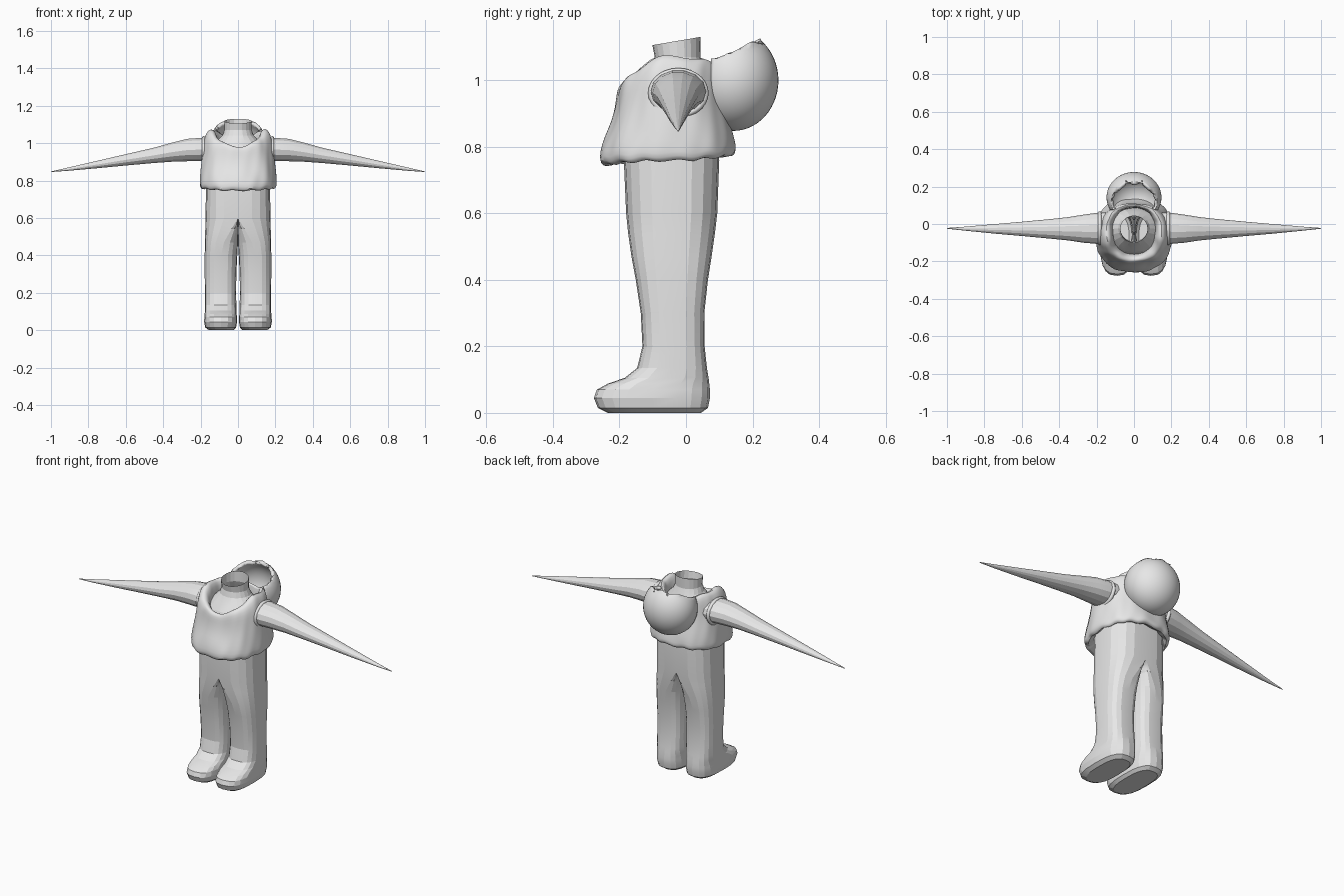
import bpy, bmesh, math
from mathutils import Vector

if "Cube" in bpy.data.objects:
    bpy.data.objects.remove(bpy.data.objects["Cube"])

grey = bpy.data.materials.new("plain grey")
grey.diffuse_color = (0.8, 0.8, 0.8, 1)
grey.use_nodes = True
grey.node_tree.nodes["Principled BSDF"].inputs["Base Color"].default_value = grey.diffuse_color


def power(v, e):
    return math.copysign(abs(v) ** e, v)


def make(name, bm, mirror=False, angle=None):
    bmesh.ops.recalc_face_normals(bm, faces=bm.faces)
    mesh = bpy.data.meshes.new(name)
    bm.to_mesh(mesh)
    bm.free()
    mesh.materials.append(grey)
    ob = bpy.data.objects.new(name, mesh)
    bpy.context.collection.objects.link(ob)
    if mirror:
        m = ob.modifiers.new("mirror", 'MIRROR')
        m.use_clip = True
        m.merge_threshold = 0.0005
    if angle:
        bpy.ops.object.select_all(action='DESELECT')
        ob.select_set(True)
        bpy.context.view_layer.objects.active = ob
        bpy.ops.object.shade_smooth_by_angle(angle=math.radians(angle))
    return ob


def loft(rings, cap_start=False, cap_end=False):
    bm = bmesh.new()
    loops = [[bm.verts.new(p) for p in r] for r in rings]
    n = len(loops[0])
    for a, b in zip(loops, loops[1:]):
        for i in range(n):
            j = (i + 1) % n
            bm.faces.new((a[i], a[j], b[j], b[i]))
    if cap_start:
        bm.faces.new(loops[0][::-1])
    if cap_end:
        bm.faces.new(loops[-1])
    return bm


# Trousers, torso and open neck: one half, z / inner x / centre x / outer x / front y / back y
body = [
    (0.000, .025, .09, .155, -.235, .045), (0.015, .010, .09, .175, -.265, .066),
    (0.045, .005, .09, .181, -.277, .072), (0.070, .006, .09, .180, -.268, .072),
    (0.088, .007, .09, .178, -.235, .070), (0.105, .008, .09, .177, -.185, .068),
    (0.135, .009, .09, .177, -.147, .063), (0.200, .010, .09, .177, -.131, .056),
    (0.300, .009, .09, .178, -.136, .055), (0.400, .004, .09, .178, -.151, .066),
    (0.470, .000, .075, .177, -.164, .077), (0.540, .000, .035, .175, -.174, .087),
    (0.600, .000, .00, .174, -.180, .094), (0.760, .000, .00, .171, -.187, .100),
    (0.900, .000, .00, .165, -.180, .092), (0.970, .000, .00, .150, -.150, .080),
    (1.010, .000, .00, .115, -.120, .068), (1.040, .000, .00, .085, -.102, .055),
    (1.070, .000, .00, .073, -.094, .043), (1.118, .000, .00, .073, -.101, .044),
]
rings = []
N = 20
for z, xi, xc, xo, yf, yb in body:
    e = 0.72 if z < 0.95 else 1.0
    ring = []
    for i in range(N):
        a = 2 * math.pi * i / N
        c, s = power(math.cos(a), e), power(math.sin(a), e)
        x = xc + (xo - xc if c > 0 else xc - xi) * c
        y = (yf + yb) / 2 + (yb - yf) / 2 * s
        tilt = 0.17 * (y + .03) if z > 1.1 else 0
        ring.append((max(0, x), y, z + tilt))
    rings.append(ring)
bm = loft(rings, cap_start=True)
inner = [f for f in bm.faces if all(v.co.x < 1e-4 for v in f.verts)]
bmesh.ops.delete(bm, geom=inner, context='FACES')
bmesh.ops.remove_doubles(bm, verts=bm.verts, dist=1e-5)
make("trousers_and_torso", bm, mirror=True, angle=12)

# Tapered sleeves: x / bottom z / top z / front y / back y
arm = [(.12, .905, 1.035, -.105, .062), (.20, .902, 1.030, -.106, .060),
       (.27, .902, 1.025, -.100, .050), (.35, .900, 1.005, -.088, .037),
       (.45, .893, .977, -.078, .026), (.60, .880, .942, -.064, .012),
       (.75, .866, .907, -.051, -.001), (.90, .853, .872, -.036, -.014),
       (1.0, .846, .849, -.025, -.021)]
rings = [[(x, (f + k) / 2 + (k - f) / 2 * math.cos(a), (b + t) / 2 + (t - b) / 2 * math.sin(a))
          for a in [2 * math.pi * i / 14 for i in range(14)]]
         for x, b, t, f, k in arm]
make("sleeve", loft(rings, cap_end=True), mirror=True, angle=20)

# Loose vest with gathered hem and V collar: half width / front y, back y / front, side, back z
vest = [
    (.165, -.185, .098, .775, .780, .795), (.192, -.238, .135, .737, .750, .768),
    (.206, -.260, .150, .752, .770, .784), (.206, -.258, .150, .785, .795, .800),
    (.202, -.243, .143, .830, .840, .840), (.196, -.224, .125, .872, .900, .900),
    (.188, -.212, .112, .920, .965, .950), (.182, -.208, .110, .955, 1.020, 1.000),
    (.167, -.203, .110, .980, 1.060, 1.030), (.148, -.190, .104, .986, 1.077, 1.045),
    (.126, -.172, .093, .976, 1.068, 1.040), (.113, -.160, .088, .940, 1.020, 1.000),
    (.110, -.150, .085, .890, .960, .940),
]
rings = []
N = 72
for k, (rx, yf, yb, zf, zs, zb) in enumerate(vest):
    ring = []
    for i in range(N):
        a = 2 * math.pi * i / N
        c, s = power(math.cos(a), .85), power(math.sin(a), .85)
        fold = 1 + .010 * math.sin(9 * a + k * .6) + .006 * math.sin(17 * a - k)
        ym, yr = (yf + yb) / 2, (yb - yf) / 2
        z = zs + ((zf if s < 0 else zb) - zs) * abs(s) ** 2.2
        z += .004 * math.sin(14 * a) if k < 4 else .005 * math.sin(7 * a + k * .3)
        ring.append((rx * c * fold, ym + yr * s * fold, z))
    rings.append(ring)
ob = make("hooded_vest", loft(rings), angle=60)
sub = ob.modifiers.new("soften", 'SUBSURF')
sub.levels = sub.render_levels = 1

# Rolled armhole edges
rings = []
for i in range(28):
    a = 2 * math.pi * i / 28
    ring = []
    for j in range(8):
        b = 2 * math.pi * j / 8
        r = 1 + .14 * math.cos(b)
        ring.append((.183 + .010 * math.sin(b), -.023 + .080 * r * math.cos(a),
                     .962 + .066 * r * math.sin(a)))
    rings.append(ring)
rings.append(rings[0])
bm = loft(rings)
bmesh.ops.remove_doubles(bm, verts=bm.verts, dist=1e-5)
make("armhole_edge", bm, mirror=True, angle=60)

# Hood hanging open behind the neck
bm = bmesh.new()
bmesh.ops.create_uvsphere(bm, u_segments=40, v_segments=28, radius=1)
for v in bm.verts:
    v.co = Vector((v.co.x * .147, .142 + v.co.y * .136, 1.0 + v.co.z * .152))
for point, normal in (((0, .225, 1.122), (0, -.38, 1)), ((0, .075, 1), (0, -1, 0))):
    bmesh.ops.bisect_plane(bm, geom=bm.verts[:] + bm.edges[:] + bm.faces[:],
                           plane_co=point, plane_no=normal, clear_outer=True)
for v in bm.verts:
    if v.is_boundary and v.co.y > .08:
        v.co.z += .005 * math.sin(v.co.x * 75 + 1.5)
ob = make("hood", bm, angle=60)
sol = ob.modifiers.new("cloth thickness", 'SOLIDIFY')
sol.thickness = .018
sol.offset = -1
